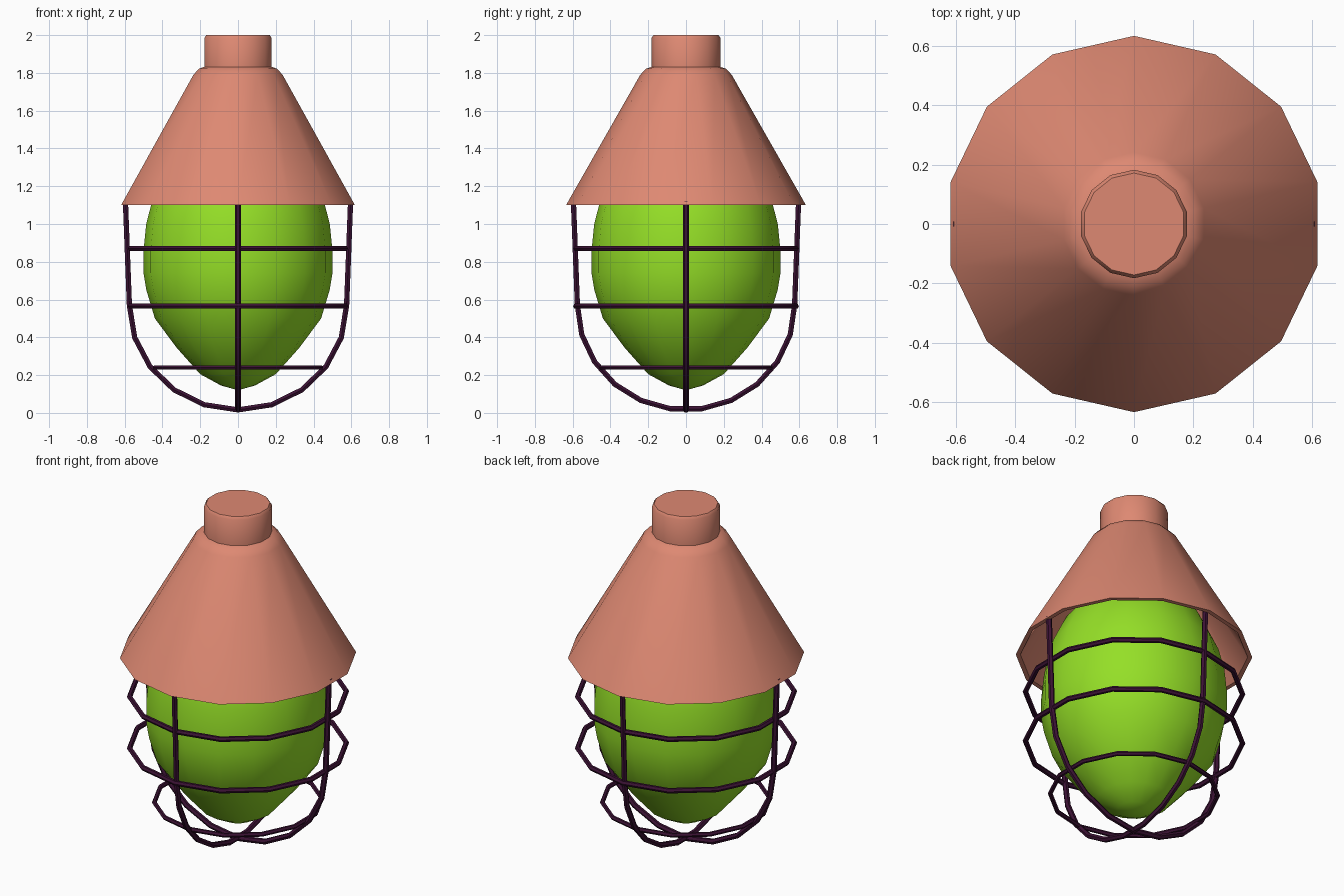
import bpy, bmesh, math
from math import sin, cos, pi

if "Cube" in bpy.data.objects:
    bpy.data.objects.remove(bpy.data.objects["Cube"])


def material(name, rgb):
    m = bpy.data.materials.new(name)
    m.diffuse_color = (*rgb, 1)
    m.use_nodes = True
    m.node_tree.nodes["Principled BSDF"].inputs["Base Color"].default_value = m.diffuse_color
    return m


SHADE = material("salmon", (0.73, 0.25, 0.17))
GLASS = material("green", (0.30, 0.74, 0.02))
WIRE = material("dark_purple", (0.045, 0.006, 0.035))


def smooth(obj, angle):
    bpy.ops.object.select_all(action='DESELECT')
    obj.select_set(True)
    bpy.context.view_layer.objects.active = obj
    bpy.ops.object.shade_smooth_by_angle(angle=math.radians(angle))


def lathe(name, profile, sides, mat):
    """Spin an (r, z) profile around z, with a vertex on the y axis."""
    bm = bmesh.new()
    rows = []
    for r, z in profile:
        rows.append([bm.verts.new((r * sin(2 * pi * i / sides), r * cos(2 * pi * i / sides), z))
                     for i in range(sides)])
    for a, b in zip(rows, rows[1:]):
        for i in range(sides):
            j = (i + 1) % sides
            bm.faces.new((a[i], a[j], b[j], b[i]))
    bmesh.ops.remove_doubles(bm, verts=bm.verts, dist=1e-5)
    bmesh.ops.recalc_face_normals(bm, faces=bm.faces)
    me = bpy.data.meshes.new(name)
    bm.to_mesh(me)
    bm.free()
    me.materials.append(mat)
    obj = bpy.data.objects.new(name, me)
    bpy.context.collection.objects.link(obj)
    smooth(obj, 40)
    return obj


def rod(name, points, radius, cyclic=False):
    """Round wire along a polyline, turned into a mesh."""
    cu = bpy.data.curves.new(name, 'CURVE')
    cu.dimensions = '3D'
    cu.bevel_depth = radius
    cu.bevel_resolution = 1
    cu.use_fill_caps = True
    sp = cu.splines.new('POLY')
    sp.points.add(len(points) - 1)
    for p, co in zip(sp.points, points):
        p.co = (*co, 1)
    sp.use_cyclic_u = cyclic
    cu.materials.append(WIRE)
    obj = bpy.data.objects.new(name, cu)
    bpy.context.collection.objects.link(obj)
    bpy.ops.object.select_all(action='DESELECT')
    obj.select_set(True)
    bpy.context.view_layer.objects.active = obj
    bpy.ops.object.convert(target='MESH')
    smooth(bpy.context.object, 50)


# Hollow conical shade with its neck
lathe("lamp_shade", [(0, 2.0), (0.172, 2.0), (0.183, 1.985), (0.183, 1.832),
                     (0.212, 1.822), (0.242, 1.79), (0.635, 1.1),
                     (0.61, 1.1), (0.225, 1.765), (0, 1.775)], 14, SHADE)

# Egg-shaped glass globe
lathe("glass_globe", [(0, 0.12), (0.09, 0.145), (0.20, 0.205), (0.325, 0.345),
                      (0.44, 0.50), (0.485, 0.65), (0.50, 0.74), (0.50, 0.86),
                      (0.486, 1.0), (0.455, 1.12), (0.38, 1.28), (0.25, 1.42),
                      (0, 1.5)], 16, GLASS)

# Two U-shaped cage ribs crossing at the bottom
for name, steps, ax, ay in (("cage_rib_side", 10, 1, 0), ("cage_rib_front", 11, 0, 1)):
    path = [(-0.596, 1.12)]
    path += [(-0.575 * cos(pi * i / steps), 0.57 - 0.554 * sin(pi * i / steps))
             for i in range(steps + 1)]
    path += [(0.596, 1.12)]
    rod(name, [(u * ax, u * ay, z) for u, z in path], 0.016)

# Horizontal cage rings
for name, r, z, t in (("cage_ring_top", 0.583, 0.87, 0.015),
                      ("cage_ring_middle", 0.583, 0.565, 0.015),
                      ("cage_ring_bottom", 0.45, 0.24, 0.013)):
    rod(name, [(r * sin(2 * pi * i / 14), r * cos(2 * pi * i / 14), z) for i in range(14)], t, True)
